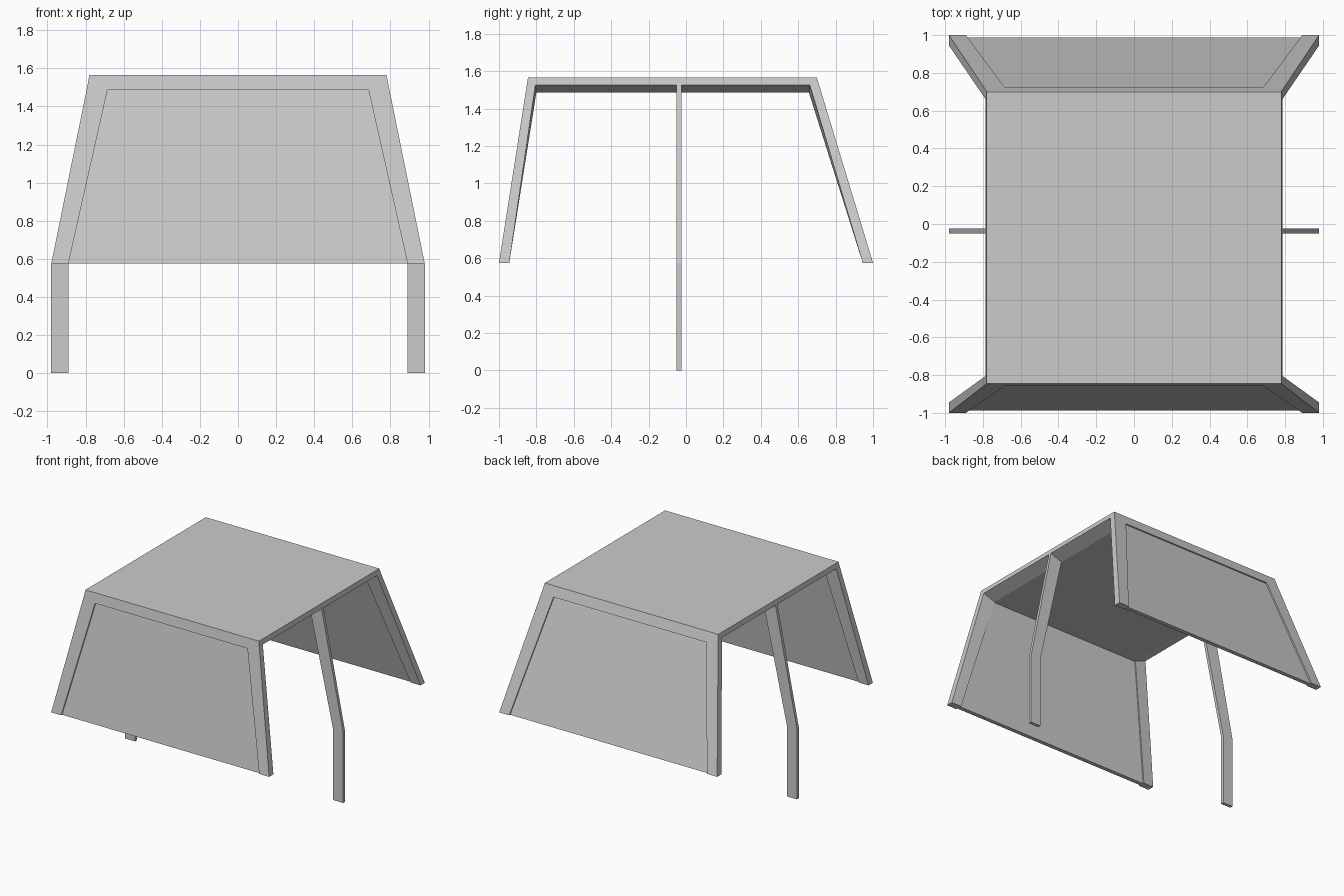
import bpy, bmesh

if "Cube" in bpy.data.objects:
    bpy.data.objects.remove(bpy.data.objects["Cube"])

Z0, ZR, ZI, ZT = 0.575, 1.525, 1.485, 1.565   # sill, rail underside, ceiling, roof top
XO, XI = 0.98, 0.89                           # pillar outer / inner at sill
TO, TI = 0.787, 0.685                         # pillar outer / inner at roof


def front(z):
    return -1 + (z - Z0) * 0.155 / (ZT - Z0)


def back(z):
    return 1 - (z - Z0) * 0.30 / (ZT - Z0)


def loft(name, rings):
    """Closed solid through rings of equal point count."""
    bm = bmesh.new()
    rows = [[bm.verts.new(p) for p in r] for r in rings]
    n = len(rows[0])
    for a, b in zip(rows, rows[1:]):
        for i in range(n):
            j = (i + 1) % n
            bm.faces.new((a[i], a[j], b[j], b[i]))
    bm.faces.new(rows[0])
    bm.faces.new(rows[-1])
    bmesh.ops.recalc_face_normals(bm, faces=bm.faces)
    me = bpy.data.meshes.new(name)
    bm.to_mesh(me)
    bm.free()
    ob = bpy.data.objects.new(name, me)
    bpy.context.collection.objects.link(ob)
    return ob


# Roof slab: chamfered side rails, sloping ends
prof = [(0.78, ZT), (TO, ZR), (TI, ZI), (-TI, ZI), (-TO, ZR), (-0.78, ZT)]
loft("roof", [[(x, f(z), z) for x, z in prof] for f in (front, back)])

# End frames: sloping corner pillars and recessed window panels
for label, f, d, d_out, d_in in (("front", front, 1, 0.046, 0.0575),
                                 ("rear", back, -1, 0.050, 0.067)):
    for side, s in (("right", 1), ("left", -1)):
        loft(f"{label}_pillar_{side}", [
            [(s * XO, f(Z0), Z0), (s * XI, f(Z0), Z0),
             (s * XI, f(Z0) + d * 0.055, Z0), (s * XO, f(Z0) + d * 0.055, Z0)],
            [(s * TO, f(ZR), ZR), (s * TI, f(ZI), ZI),
             (s * TI, f(ZI) + d * d_in, ZI), (s * TO, f(ZR) + d * d_out, ZR)]])
    loft(f"{label}_window", [
        [(x, f(z) + d * t, z) for x, t in ((w, 0.012), (w, e), (-w, e), (-w, 0.012))]
        for w, z, e in ((XI, Z0, 0.045), (TI, ZI, 0.05))])

# Bent centre pillars reaching down to the ground
ya, yb = -0.05, -0.025
for side, s in (("right", 1), ("left", -1)):
    loft(f"centre_pillar_{side}", [
        [(s * o, ya, zo), (s * o, yb, zo), (s * i, yb, zi), (s * i, ya, zi)]
        for o, zo, i, zi in ((XO, 0, XI, 0), (XO, Z0, XI, Z0), (TO, ZR, TI, ZI))])
